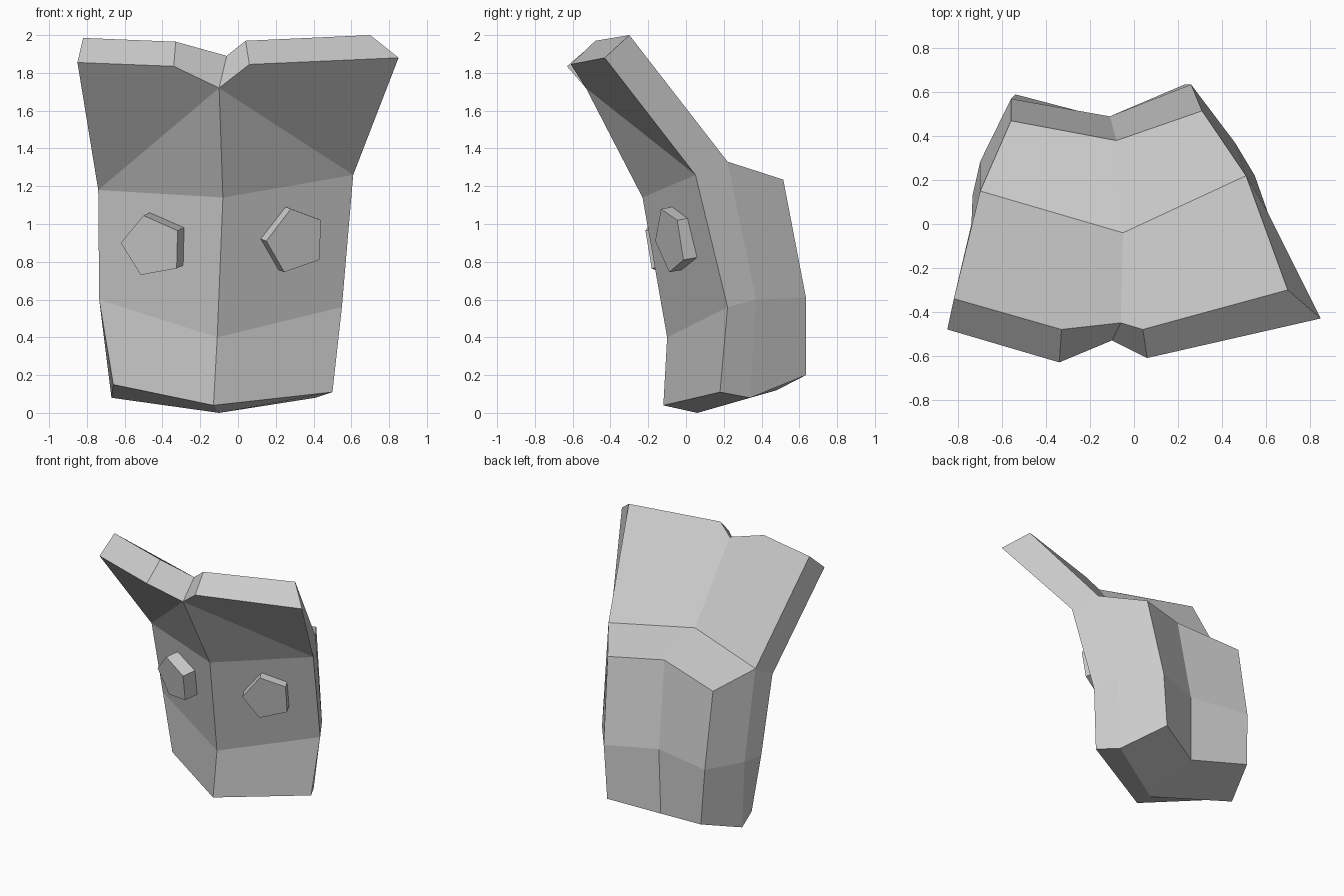
import bpy
import bmesh
from mathutils import Vector

default_cube = bpy.data.objects.get("Cube")
if default_cube:
    bpy.data.objects.remove(default_cube, do_unlink=True)

# One plain colour for everything
stone = bpy.data.materials.new("stone_grey")
stone.use_nodes = True
colour = (0.6, 0.6, 0.6, 1)
stone.diffuse_color = colour
stone.node_tree.nodes["Principled BSDF"].inputs["Base Color"].default_value = colour


def finish(name, bm):
    """Turn a bmesh into a flat shaded object with outward normals."""
    bmesh.ops.recalc_face_normals(bm, faces=bm.faces[:])
    mesh = bpy.data.meshes.new(name)
    bm.to_mesh(mesh)
    bm.free()
    mesh.materials.append(stone)
    obj = bpy.data.objects.new(name, mesh)
    bpy.context.collection.objects.link(obj)
    return obj


def add_points(bm, points):
    return [bm.verts.new(point) for point in points]


def bridge(bm, lower, upper):
    """Join two closed rings with quads."""
    count = len(lower)
    for i in range(count):
        j = (i + 1) % count
        bm.faces.new((lower[i], lower[j], upper[j], upper[i]))


# Ring order: front centre, front right, mid right, back right,
# back centre, back left, mid left, front left (as seen from the front)
base_ring = [(-.13, -.12, .04), (.5, .18, .11), (.41, .34, .08), (.23, .635, .2),
             (-.12, .48, .12), (-.54, .59, .19), (-.67, .27, .08), (-.66, .14, .15)]
waist_ring = [(-.11, -.1, .4), (.55, .22, .56), (.46, .37, .6), (.26, .635, .61),
              (-.11, .49, .62), (-.56, .57, .61), (-.7, .285, .6), (-.735, .13, .6)]
shoulder_ring = [(-.08, -.23, 1.14), (.61, .05, 1.26), (.51, .22, 1.33), (.31, .515, 1.235),
                 (-.08, .38, 1.26), (-.56, .47, 1.18), (-.7, .15, 1.27), (-.74, 0, 1.18)]

# Crest rim, from the low x end to the high x end, with a notch in the middle
crest_front = [(-.85, -.48, 1.855), (-.34, -.63, 1.835), (-.1, -.53, 1.72),
               (.06, -.61, 1.845), (.85, -.43, 1.88)]
crest_back = [(-.82, -.34, 1.985), (-.33, -.48, 1.965), (-.06, -.45, 1.89),
              (.04, -.48, 1.97), (.7, -.3, 2)]

# Body: three stacked rings
bm = bmesh.new()
base = add_points(bm, base_ring)
waist = add_points(bm, waist_ring)
shoulder = add_points(bm, shoulder_ring)
bridge(bm, base, waist)
bridge(bm, waist, shoulder)
fc, fr, mr, br, bc, bl, ml, fl = shoulder


def cap(ring, centre):
    """Close a ring with four quads around a centre point."""
    for i in range(0, len(ring), 2):
        bm.faces.new((centre, ring[i], ring[i - 1], ring[i - 2]))


# Underside: quads meeting at the lowest point
keel = bm.verts.new((-.1, .06, 0))
ring = base[2:] + base[:2]
bm.faces.new((keel, base[0], base[1], base[2]))
bm.faces.new((keel, base[2], base[3], base[4]))
bm.faces.new((keel, base[4], base[5], base[6]))
bm.faces.new((keel, base[6], base[7], base[0]))

# Back ledge above the body
spine = bm.verts.new((-.05, -.04, 1.34))
bm.faces.new((spine, mr, br, bc))
bm.faces.new((spine, bc, bl, ml))

# Crest: overhanging front, leaning back, rim and two ends
front = add_points(bm, crest_front)
back = add_points(bm, crest_back)
notch = front[2]
bm.faces.new((fl, fc, notch))
bm.faces.new((fc, fr, notch))
bm.faces.new((fl, notch, front[1], front[0]))
bm.faces.new((fr, front[4], front[3], notch))
bm.faces.new((ml, back[0], back[1], back[2], spine))
bm.faces.new((mr, spine, back[2], back[3], back[4]))
for i in range(len(front) - 1):
    bm.faces.new((front[i], front[i + 1], back[i + 1], back[i]))
bm.faces.new((fl, front[0], back[0], ml))
bm.faces.new((fr, mr, back[4], front[4]))
finish("head_body", bm)


def eye(name, outline, anchor, slope_x, slope_z, depth):
    """Five sided stud on a tilted plane, pushed into the face."""
    ax, ay, az = anchor
    bm = bmesh.new()
    plate = add_points(bm, [(x, ay + slope_x * (x - ax) + slope_z * (z - az), z)
                            for x, z in outline])
    inward = Vector((-slope_x, 1, -slope_z)).normalized() * depth
    root = add_points(bm, [vert.co + inward for vert in plate])
    bm.faces.new(plate)
    bm.faces.new(root[::-1])
    bridge(bm, plate, root)
    finish(name, bm)


# Eyes
eye("right_eye", [(-.62, .9), (-.5, 1.045), (-.32, .965), (-.325, .765), (-.515, .73)],
    (-.32, -.215, .965), -.36, -.16, .14)
eye("left_eye", [(.15, .91), (.28, 1.08), (.44, 1.02), (.43, .81), (.245, .745)],
    (.28, -.1, .9), .47, -.18, .12)
